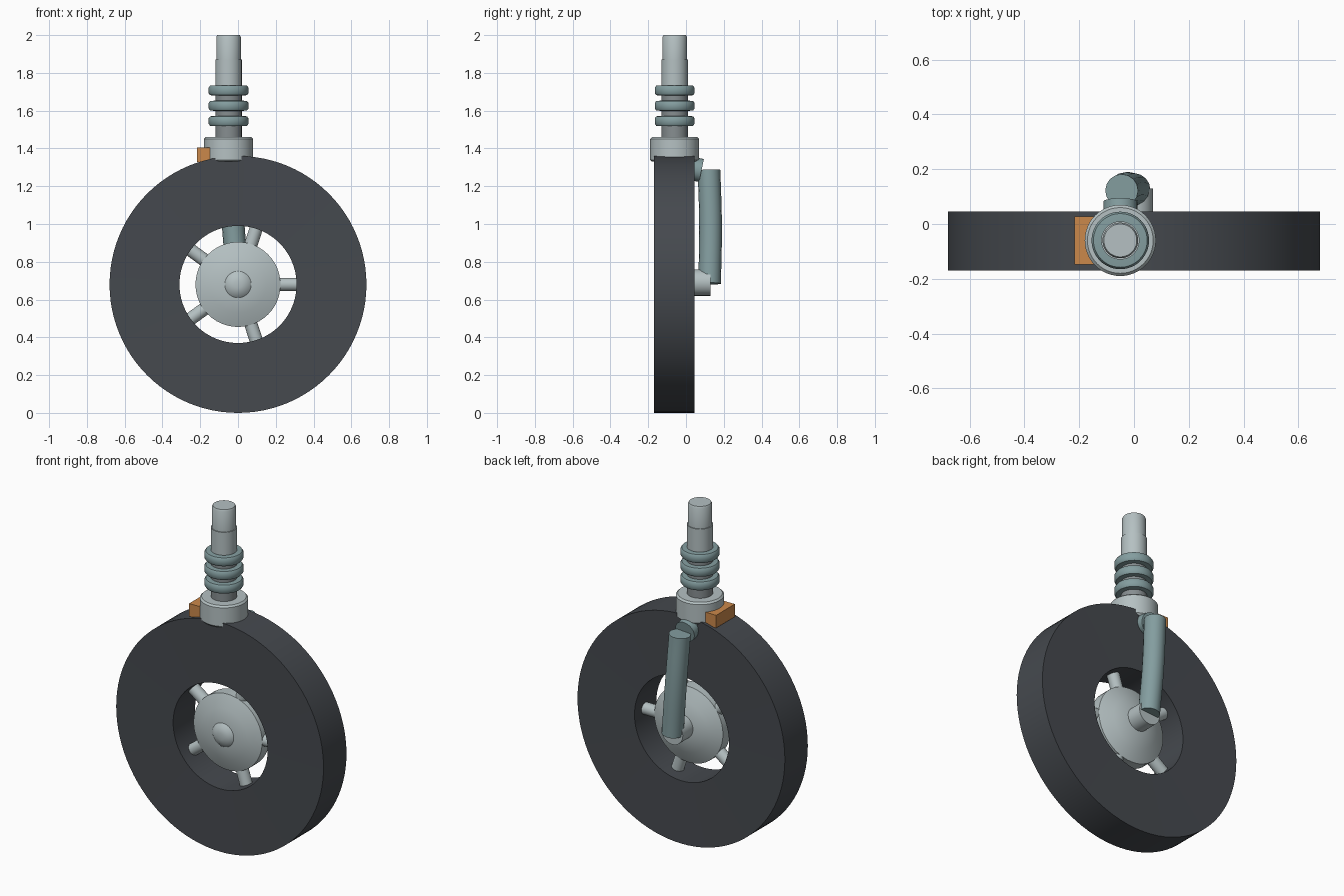
import bpy, bmesh, math
from mathutils import Vector

if "Cube" in bpy.data.objects:
    bpy.data.objects.remove(bpy.data.objects["Cube"], do_unlink=True)


def material(name, rgb):
    m = bpy.data.materials.new(name)
    m.use_nodes = True
    m.diffuse_color = (*rgb, 1)
    m.node_tree.nodes["Principled BSDF"].inputs["Base Color"].default_value = (*rgb, 1)
    return m


LIGHT = material("light_grey", (0.46, 0.53, 0.54))
SHAFT = material("mid_grey", (0.24, 0.27, 0.28))
TEAL = material("teal_grey", (0.23, 0.34, 0.35))
RUBBER = material("dark_rubber", (0.06, 0.067, 0.077))
ORANGE = material("orange", (0.6, 0.25, 0.07))

WHEEL = Vector((0, -0.06, 0.68))
POST = Vector((-0.05, -0.06, 0))


def finish(name, bm, mat, smooth=True):
    bmesh.ops.recalc_face_normals(bm, faces=bm.faces)
    mesh = bpy.data.meshes.new(name)
    bm.to_mesh(mesh)
    bm.free()
    mesh.materials.append(mat)
    ob = bpy.data.objects.new(name, mesh)
    bpy.context.collection.objects.link(ob)
    if smooth:
        bpy.ops.object.select_all(action='DESELECT')
        ob.select_set(True)
        bpy.context.view_layer.objects.active = ob
        bpy.ops.object.shade_smooth_by_angle(angle=math.radians(35))
    return ob


def lathe(name, profile, origin, axis, mat, closed=False, sides=48):
    """Turn (radius, height) points around an axis; closed makes a ring section."""
    turn = Vector((0, 0, 1)).rotation_difference(Vector(axis).normalized())
    bm = bmesh.new()
    rings = []
    for r, h in profile:
        ring = []
        for i in range(sides):
            a = math.tau * i / sides
            p = Vector((r * math.cos(a), r * math.sin(a), h))
            ring.append(bm.verts.new(Vector(origin) + turn @ p))
        rings.append(ring)
    pairs = list(zip(rings, rings[1:]))
    if closed:
        pairs.append((rings[-1], rings[0]))
    else:
        bm.faces.new(rings[0])
        bm.faces.new(rings[-1])
    for a, b in pairs:
        for i in range(sides):
            j = (i + 1) % sides
            bm.faces.new((a[i], a[j], b[j], b[i]))
    return finish(name, bm, mat)


def rod(name, start, end, radius, mat, sides=32):
    d = Vector(end) - Vector(start)
    return lathe(name, [(radius, 0), (radius, d.length)], start, d, mat, sides=sides)


# Tyre: thick ring with flat sides
lathe("tyre", [(0.31, -0.105), (0.68, -0.11), (0.68, 0.105), (0.31, 0.1)],
      WHEEL, (0, 1, 0), RUBBER, closed=True, sides=96)

# Hub: double cone with a rounded nose at the front
lathe("hub", [(0.07, -0.08), (0.15, -0.065), (0.225, -0.035), (0.225, 0.035),
              (0.15, 0.07), (0.07, 0.095)], WHEEL, (0, 1, 0), LIGHT)
lathe("hub_nose", [(0.02, -0.105), (0.05, -0.098), (0.07, -0.08), (0.07, -0.05)],
      WHEEL, (0, 1, 0), LIGHT)

# Five round spokes
for k in range(5):
    a = math.tau * k / 5
    out = Vector((math.cos(a), 0, math.sin(a)))
    rod(f"spoke_{k + 1}", WHEEL + out * 0.18, WHEEL + out * 0.33, 0.035, LIGHT)

# Axle boss behind the hub
lathe("axle_boss", [(0.07, 0), (0.07, 0.13)], (0, 0, 0.69), (0, 1, 0), LIGHT)

# Upright post: collar, shaft, sleeve and tip
lathe("collar", [(0.12, 1.33), (0.13, 1.34), (0.13, 1.45), (0.12, 1.46)],
      POST, (0, 0, 1), LIGHT)
lathe("shaft", [(0.07, 1.45), (0.07, 1.735)], POST, (0, 0, 1), SHAFT)
lathe("sleeve", [(0.07, 1.735), (0.07, 1.87)], POST, (0, 0, 1), LIGHT)
lathe("tip", [(0.065, 1.86), (0.065, 1.99), (0.06, 2.0)], POST, (0, 0, 1), LIGHT)

# Three rounded bellows rings
for k in range(3):
    z = 1.545 + 0.081 * k
    lathe(f"bellows_ring_{k + 1}",
          [(0.075, z - 0.027), (0.098, z - 0.025), (0.105, z - 0.015),
           (0.105, z + 0.015), (0.098, z + 0.025), (0.075, z + 0.027)],
          POST, (0, 0, 1), TEAL)

# Side arm: short elbow and a gently bowed strut down to the axle
rod("elbow", (-0.05, -0.04, 1.308), (-0.05, 0.082, 1.283), 0.062, TEAL)

curve = bpy.data.curves.new("strut_path", 'CURVE')
curve.dimensions = '3D'
curve.bevel_depth = 0.06
curve.bevel_resolution = 6
curve.use_fill_caps = True
spline = curve.splines.new('BEZIER')
path = [(-0.045, 0.122, 1.285), (-0.025, 0.13, 0.99), (0, 0.125, 0.685)]
spline.bezier_points.add(len(path) - 1)
for point, co in zip(spline.bezier_points, path):
    point.co = co
    point.handle_left_type = point.handle_right_type = 'AUTO'
temp = bpy.data.objects.new("strut_path", curve)
bpy.context.collection.objects.link(temp)
bpy.context.view_layer.update()
bm = bmesh.new()
bm.from_mesh(temp.to_mesh())
temp.to_mesh_clear()
bpy.data.objects.remove(temp, do_unlink=True)
bmesh.ops.remove_doubles(bm, verts=bm.verts, dist=0.0005)
finish("strut", bm, TEAL)

# Orange block beside the collar
bm = bmesh.new()
bmesh.ops.create_cube(bm, size=1)
bmesh.ops.scale(bm, verts=bm.verts, vec=(0.07, 0.175, 0.075))
bmesh.ops.translate(bm, verts=bm.verts, vec=(-0.182, -0.06, 1.367))
finish("side_block", bm, ORANGE, smooth=False)
